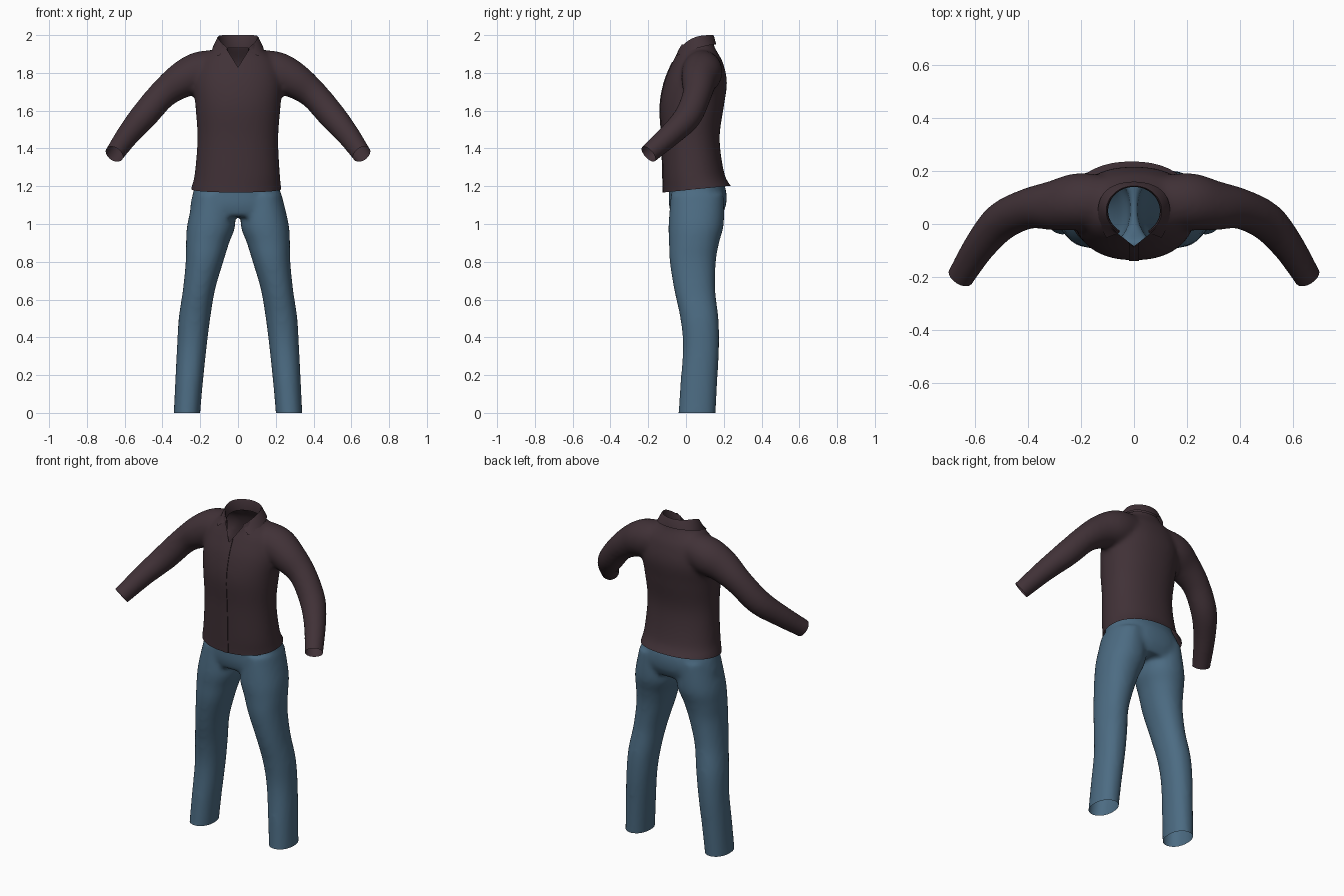
import bpy, bmesh, math
from mathutils import Vector

cube = bpy.data.objects.get("Cube")
if cube:
    bpy.data.objects.remove(cube)


def material(name, colour):
    m = bpy.data.materials.new(name)
    m.use_nodes = True
    m.diffuse_color = (*colour, 1)
    bsdf = m.node_tree.nodes["Principled BSDF"]
    bsdf.inputs["Base Color"].default_value = (*colour, 1)
    bsdf.inputs["Roughness"].default_value = 0.8
    return m


SHIRT = material("dark plum cloth", (0.052, 0.031, 0.038))
DENIM = material("denim blue", (0.072, 0.148, 0.225))


def spline(rows, steps=5):
    """Catmull-Rom through rows of numbers."""
    out = []
    for i in range(len(rows) - 1):
        a, b, c, d = (rows[max(0, min(len(rows) - 1, i + k))] for k in (-1, 0, 1, 2))
        for s in range(steps):
            t = s / steps
            out.append([0.5 * (2 * q + (r - p) * t + (2 * p - 5 * q + 4 * r - w) * t * t
                               + (3 * q - p - 3 * r + w) * t ** 3)
                        for p, q, r, w in zip(a, b, c, d)])
    return out + [list(rows[-1])]


def skin(bm, rings):
    """Closed solid through rings of points."""
    loops = [[bm.verts.new(p) for p in ring] for ring in rings]
    n = len(loops[0])
    for a, b in zip(loops, loops[1:]):
        for i in range(n):
            j = (i + 1) % n
            bm.faces.new((a[i], a[j], b[j], b[i]))
    bm.faces.new(loops[0][::-1])
    bm.faces.new(loops[-1])


def oval(power, n=40):
    for i in range(n):
        a = math.tau * i / n
        c, s = math.cos(a), math.sin(a)
        yield (math.copysign(abs(c) ** (2 / power), c),
               math.copysign(abs(s) ** (2 / power), s))


def column(bm, rows, power=2.2):
    """Upright solid; rows are z, left x, right x, front y, back y."""
    skin(bm, [[((l + r) / 2 + (r - l) / 2 * c, (f + b) / 2 + (b - f) / 2 * s, z)
               for c, s in oval(power)] for z, l, r, f, b in spline(rows)])


def sleeve(bm, rows, side):
    """Round tube along a path; rows are x, y, z, radius."""
    path = spline(rows)
    rings = []
    for i, p in enumerate(path):
        here = Vector(p[:3])
        d = Vector(path[min(i + 1, len(path) - 1)][:3]) - Vector(path[max(i - 1, 0)][:3])
        u = d.cross(Vector((0, 1, 0.3))).normalized()
        v = d.cross(u).normalized()
        ring = [here + (u * c + v * s) * p[3] for c, s in oval(2)]
        rings.append([(q.x * side, q.y, q.z) for q in ring])
    skin(bm, rings)


def fuse(bm, name, voxel, rounds):
    """Blend overlapping solids into one smooth skin."""
    bmesh.ops.recalc_face_normals(bm, faces=bm.faces)
    me = bpy.data.meshes.new(name)
    bm.to_mesh(me)
    bm.free()
    ob = bpy.data.objects.new(name, me)
    bpy.context.collection.objects.link(ob)
    r = ob.modifiers.new("blend", "REMESH")
    r.mode, r.voxel_size = "VOXEL", voxel
    s = ob.modifiers.new("soften", "SMOOTH")
    s.factor, s.iterations = 0.5, rounds
    dg = bpy.context.evaluated_depsgraph_get()
    ob.data = bpy.data.meshes.new_from_object(ob.evaluated_get(dg))
    ob.modifiers.clear()
    out = bmesh.new()
    out.from_mesh(ob.data)
    return ob, out


def cut(bm, point, normal, where=lambda p: True, remove=True):
    """Slice the skin by a plane, dropping the side the normal points to."""
    faces = [f for f in bm.faces if where(f.calc_center_median())]
    geom = set(faces)
    for f in faces:
        geom.update(f.edges)
        geom.update(f.verts)
    bmesh.ops.bisect_plane(bm, geom=list(geom), plane_co=point, plane_no=normal,
                           clear_outer=remove, dist=1e-5)


def finish(ob, bm, mat):
    bm.to_mesh(ob.data)
    bm.free()
    ob.data.materials.clear()
    ob.data.materials.append(mat)
    for p in ob.data.polygons:
        p.use_smooth = True
        p.material_index = 0
    ob.data.set_sharp_from_angle(angle=math.radians(40))


# Shirt: torso and two sleeves blended together
bm = bmesh.new()
column(bm, [(1.08, -.26, .24, -.12, .27), (1.18, -.25, .23, -.12, .25),
            (1.26, -.23, .222, -.123, .205), (1.45, -.215, .213, -.128, .178),
            (1.62, -.225, .225, -.137, .2), (1.75, -.235, .235, -.115, .217),
            (1.85, -.21, .21, -.075, .197), (1.9, -.165, .165, -.052, .172),
            (1.94, -.115, .115, -.045, .15), (2, -.1, .1, -.04, .14),
            (2.06, -.1, .1, -.04, .14)])
for side in (-1, 1):
    sleeve(bm, [(.07, .085, 1.835, .09), (.2, .085, 1.805, .108), (.3, .07, 1.76, .095),
                (.4, .058, 1.685, .077), (.5, .01, 1.57, .073), (.58, -.08, 1.475, .062),
                (.655, -.198, 1.37, .052), (.69, -.25, 1.32, .052)], side)
shirt, bm = fuse(bm, "shirt", 0.013, 8)

# Open hem, cuffs and neck
cut(bm, (0, -.11, 1.168), (0, .1, -1), lambda p: p.z < 1.4 and abs(p.x) < .35)
for side in (-1, 1):
    cut(bm, (side * .655, -.198, 1.37), (side * .43, -.67, -.6),
        lambda p: p.x * side > .5)
cut(bm, (0, 0, 1.95), (0, 0, 1), lambda p: p.z > 1.9)

# V opening below the collar
slope = .1 / .16
for side in (-1, 1):
    cut(bm, (0, 0, 1.83), (side, 0, -slope), lambda p: p.z > 1.8 and p.y < .05, False)
gone = [f for f in bm.faces for p in [f.calc_center_median()]
        if p.y < .05 and p.z > 1.83 and abs(p.x) < slope * (p.z - 1.83)]
bmesh.ops.delete(bm, geom=gone, context="FACES")

# Raised button placket
for x in (-.018, .018):
    cut(bm, (x, 0, 0), (1, 0, 0), lambda p: p.y < 0 and abs(p.x) < .06, False)
strip = [f for f in bm.faces for p in [f.calc_center_median()]
         if abs(p.x) < .018 and p.y < 0 and p.z < 1.86]
new = bmesh.ops.extrude_face_region(bm, geom=strip)["geom"]
bmesh.ops.translate(bm, vec=(0, -.004, 0),
                    verts=[v for v in new if isinstance(v, bmesh.types.BMVert)])
bmesh.ops.delete(bm, geom=[f for f in strip if f.is_valid], context="FACES")
finish(shirt, bm, SHIRT)

# Folded collar: inner stand, rounded fold, outer leaf with front points
bm = bmesh.new()
grid = []
COUNT, GAP = 48, .55
for i in range(COUNT + 1):
    t = i / COUNT
    a = GAP + (math.tau - 2 * GAP) * t
    f = (1 + math.cos(a)) / 2
    b = a + .35 * (1 - 2 * t) * f
    g = (1 + math.cos(b)) / 2
    top = 1.993 - .085 * f ** 3
    low = 1.95 - .09 * g ** 2
    row = [(a, .098, .09, top - .06), (a, .1, .09, top), (a, .105, .094, top + .007),
           (a, .111, .099, top), (b, .136, .11 + .06 * g, low)]
    grid.append([bm.verts.new((rx * math.sin(q), .05 - ry * math.cos(q), z))
                 for q, rx, ry, z in row])
for r0, r1 in zip(grid, grid[1:]):
    for k in range(len(r0) - 1):
        bm.faces.new((r0[k], r0[k + 1], r1[k + 1], r1[k]))
bmesh.ops.recalc_face_normals(bm, faces=bm.faces)
collar = bpy.data.objects.new("collar", bpy.data.meshes.new("collar"))
bpy.context.collection.objects.link(collar)
finish(collar, bm, SHIRT)

# Trousers: seat and two legs blended together
bm = bmesh.new()
column(bm, [(1.34, -.2, .2, -.085, .165), (1.26, -.21, .207, -.09, .18),
            (1.18, -.235, .222, -.09, .212), (1.1, -.252, .24, -.09, .212),
            (1.04, -.255, .245, -.075, .185)])
for side in (-1, 1):
    legs = [(1.16, .03, .23, -.08, .2), (1, .014, .268, -.092, .2),
            (.9, .047, .275, -.09, .175), (.8, .078, .277, -.086, .158),
            (.65, .122, .292, -.062, .155), (.5, .147, .314, -.03, .172),
            (.35, .166, .323, -.016, .175), (.15, .187, .333, -.03, .165),
            (0, .2, .34, -.04, .157), (-.06, .204, .342, -.042, .155)]
    column(bm, [(z, *sorted((side * l, side * r)), f, b) for z, l, r, f, b in legs], 2.15)
trousers, bm = fuse(bm, "trousers", 0.013, 8)

# Open waist and leg ends
cut(bm, (0, 0, 1.27), (0, 0, 1), lambda p: p.z > 1.2)
cut(bm, (0, 0, 0), (0, 0, -1), lambda p: p.z < .1)
finish(trousers, bm, DENIM)
